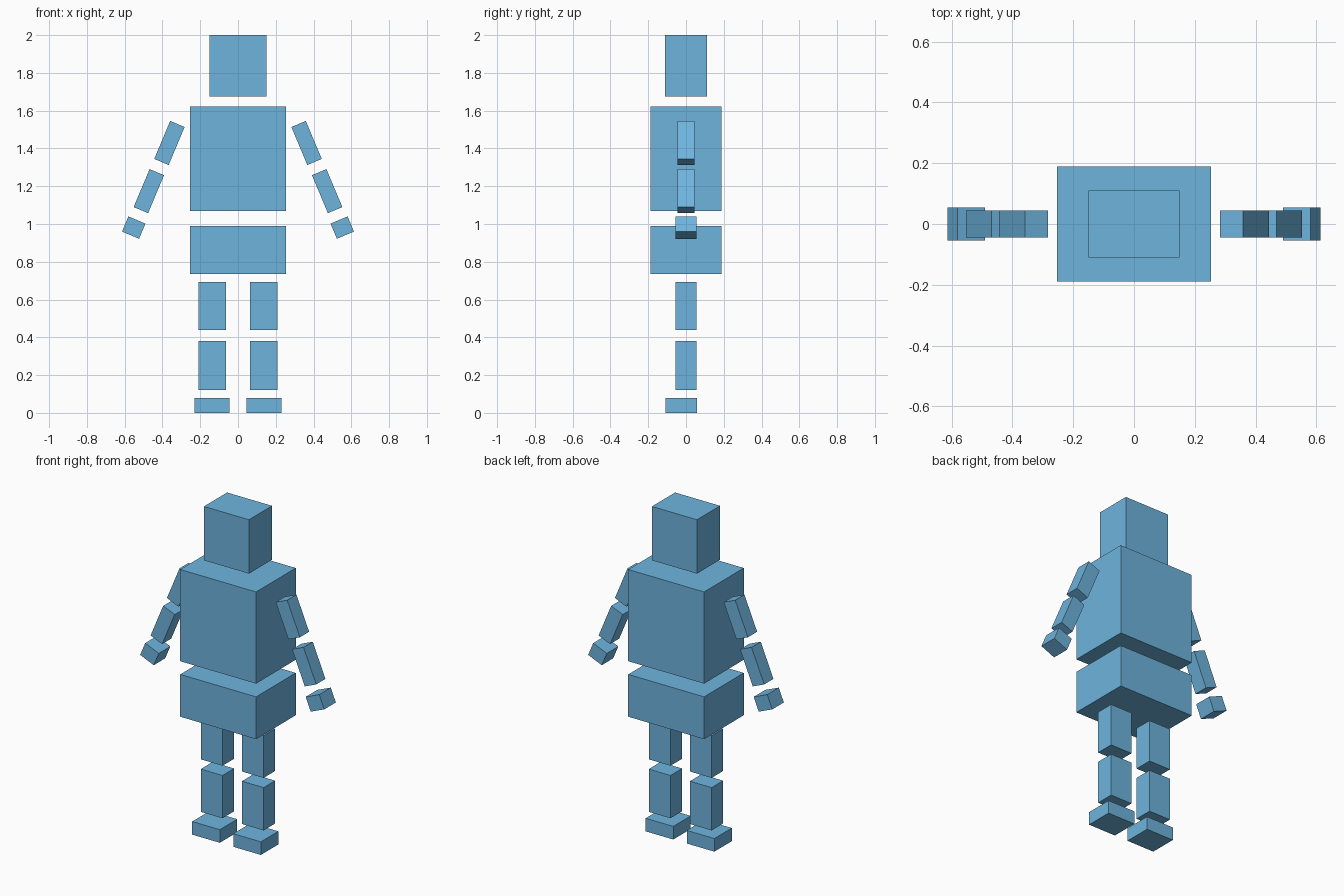
import bpy
import math

if "Cube" in bpy.data.objects:
    bpy.data.objects.remove(bpy.data.objects["Cube"])

blue = bpy.data.materials.new("light_blue")
blue.diffuse_color = (0.156, 0.456, 0.73, 1.0)
blue.use_nodes = True
blue.node_tree.nodes["Principled BSDF"].inputs["Base Color"].default_value = blue.diffuse_color


def box(name, size, center, tilt=0.0):
    """Flat-faced box, tilted about the y axis."""
    bpy.ops.mesh.primitive_cube_add(size=1, location=center, rotation=(0, tilt, 0))
    ob = bpy.context.object
    ob.name = name
    ob.scale = size
    bpy.ops.object.transform_apply(location=False, rotation=False, scale=True)
    ob.data.materials.append(blue)


# Head, torso and hips
box("head", (0.30, 0.22, 0.325), (0, 0, 1.8375))
box("torso", (0.506, 0.378, 0.553), (0, 0, 1.346))
box("hips", (0.506, 0.378, 0.255), (0, 0, 0.8625))

ARM_TILT = math.radians(22.8)
for side, s in (("left", -1), ("right", 1)):
    # Arm segments slope outwards from the shoulder
    box(side + "_upper_arm", (0.083, 0.088, 0.218), (s * 0.363, 0, 1.429), -s * ARM_TILT)
    box(side + "_forearm", (0.083, 0.088, 0.218), (s * 0.472, 0, 1.174), -s * ARM_TILT)
    box(side + "_hand", (0.098, 0.11, 0.087), (s * 0.552, 0, 0.981), -s * ARM_TILT)
    # Leg segments hang straight, foot points forward
    box(side + "_thigh", (0.145, 0.11, 0.255), (s * 0.137, 0, 0.566))
    box(side + "_shin", (0.145, 0.11, 0.258), (s * 0.137, 0, 0.251))
    box(side + "_foot", (0.184, 0.166, 0.079), (s * 0.137, -0.026, 0.0395))
